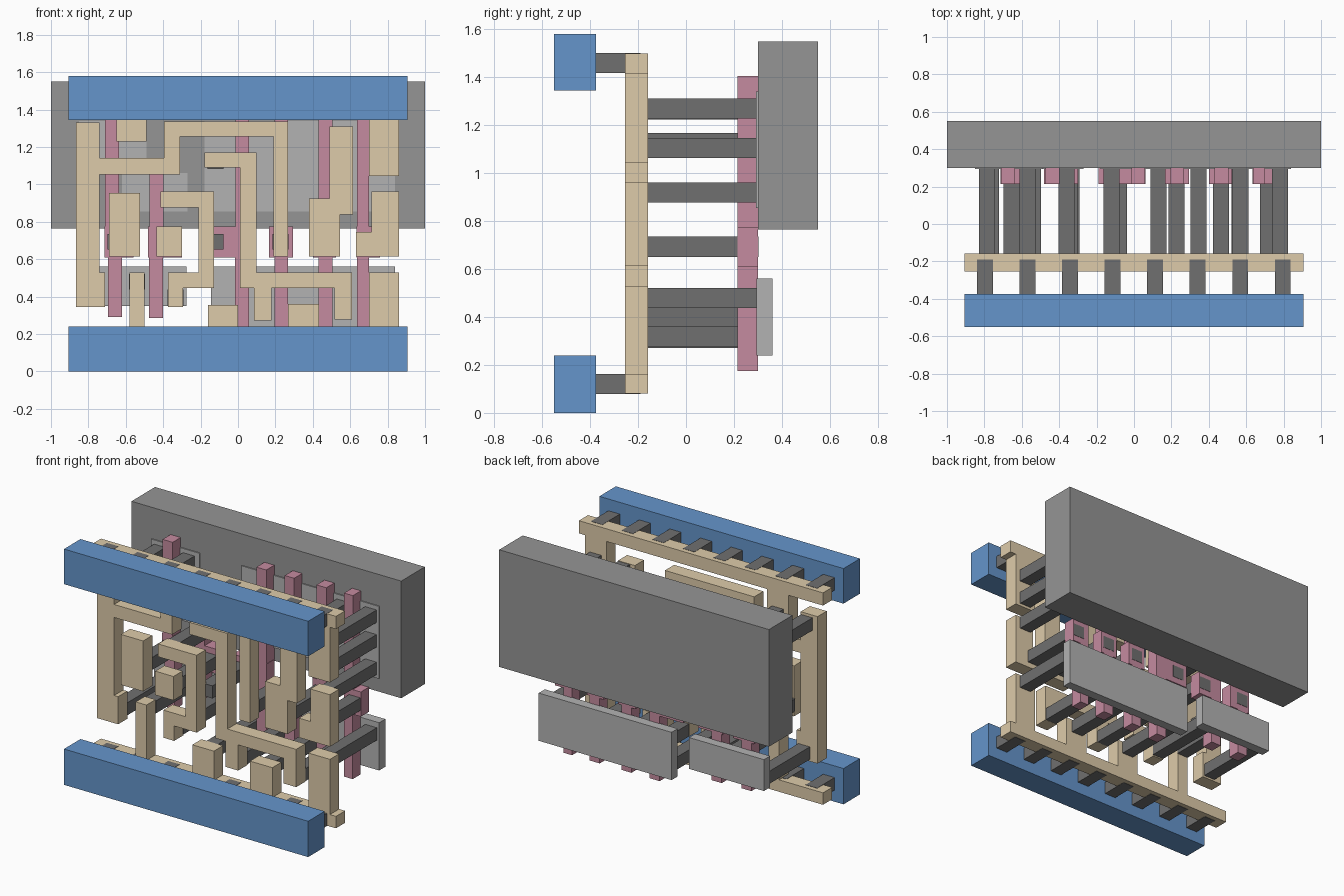
import bpy, bmesh

def material(name, rgb):
    m = bpy.data.materials.new(name)
    m.diffuse_color = (*rgb, 1)
    return m

BLUE = material("blue", (0.13, 0.30, 0.60))
SAND = material("sand", (0.73, 0.60, 0.40))
PINK = material("pink", (0.56, 0.26, 0.35))
DARK = material("dark_grey", (0.16, 0.16, 0.16))
MID = material("mid_grey", (0.30, 0.30, 0.30))
LIGHT = material("light_grey", (0.45, 0.45, 0.45))

def slab(name, outline, y0, y1, mat):
    """Extrude an x-z outline from y0 to y1."""
    bm = bmesh.new()
    face = bm.faces.new([bm.verts.new((x, y0, z)) for x, z in outline])
    ext = bmesh.ops.extrude_face_region(bm, geom=[face])
    verts = [g for g in ext["geom"] if isinstance(g, bmesh.types.BMVert)]
    bmesh.ops.translate(bm, verts=verts, vec=(0, y1 - y0, 0))
    bmesh.ops.recalc_face_normals(bm, faces=bm.faces)
    me = bpy.data.meshes.new(name)
    bm.to_mesh(me)
    bm.free()
    me.materials.append(mat)
    ob = bpy.data.objects.new(name, me)
    bpy.context.collection.objects.link(ob)
    return ob

def box(name, x0, x1, z0, z1, y0, y1, mat):
    return slab(name, [(x0, z0), (x1, z0), (x1, z1), (x0, z1)], y0, y1, mat)

# Outer blue rails
box("lower_power_rail", -0.905, 0.905, 0, 0.24, -0.55, -0.375, BLUE)
box("upper_power_rail", -0.905, 0.905, 1.345, 1.58, -0.55, -0.375, BLUE)

# Sand-coloured wiring layer
def wire(name, outline):
    slab(name, outline, -0.255, -0.158, SAND)

def rail_wire(name, inner, outer, tabs):
    """Thin rail with tabs (x0, x1, end) reaching inwards."""
    pts = [(-0.905, outer), (-0.905, inner)]
    for x0, x1, end in tabs:
        pts += [(x0, inner), (x0, end), (x1, end), (x1, inner)]
    wire(name, pts + [(0.905, inner), (0.905, outer)])

rail_wire("lower_rail_wire", 0.16, 0.08,
          [(-0.58, -0.5, 0.53), (-0.16, 0.0, 0.355), (0.267, 0.433, 0.36), (0.7, 0.86, 0.53)])
rail_wire("upper_rail_wire", 1.415, 1.5, [(-0.65, -0.49, 1.23), (0.7, 0.86, 1.045)])

wire("long_left_wire", [
    (-0.865, 0.345), (-0.71, 0.345), (-0.71, 0.53), (-0.74, 0.53), (-0.74, 1.053),
    (-0.31, 1.053), (-0.31, 1.257), (0.19, 1.257), (0.19, 0.615), (0.267, 0.615),
    (0.267, 1.337), (-0.395, 1.337), (-0.395, 1.14), (-0.74, 1.14), (-0.74, 1.33), (-0.865, 1.33)])
wire("hook_wire", [
    (-0.375, 0.345), (-0.295, 0.345), (-0.295, 0.445), (-0.128, 0.445), (-0.128, 0.963),
    (-0.415, 0.963), (-0.415, 0.877), (-0.21, 0.877), (-0.21, 0.53), (-0.375, 0.53)])
wire("centre_wire", [
    (-0.18, 1.09), (0.01, 1.09), (0.01, 0.445), (0.085, 0.445), (0.085, 0.273),
    (0.18, 0.273), (0.18, 0.445), (0.515, 0.445), (0.515, 0.277), (0.61, 0.277),
    (0.61, 0.53), (0.1, 0.53), (0.1, 1.17), (-0.18, 1.17)])
wire("right_step_wire", [
    (0.38, 0.615), (0.545, 0.615), (0.545, 0.84), (0.615, 0.84), (0.615, 1.31),
    (0.49, 1.31), (0.49, 0.925), (0.38, 0.925)])
wire("right_end_wire", [
    (0.63, 0.615), (0.86, 0.615), (0.86, 0.963), (0.715, 0.963), (0.715, 0.745), (0.63, 0.745)])
wire("left_pad_wire", [(-0.69, 0.615), (-0.525, 0.615), (-0.525, 0.953), (-0.69, 0.953)])
wire("small_pad_wire", [(-0.435, 0.615), (-0.3, 0.615), (-0.3, 0.775), (-0.435, 0.775)])

# Pink gates: lower strip, pad in the middle, upper strip
gates = [  # lower x0 x1, pad x0 x1, upper x0 x1, bottom, top
    (-0.695, -0.62, -0.715, -0.56, -0.71, -0.635, 0.29, 1.405),
    (-0.475, -0.4, -0.48, -0.3, -0.474, -0.399, 0.285, 1.1),
    (-0.015, 0.06, -0.19, 0.061, -0.014, 0.059, 0.175, 1.405),
    (0.195, 0.267, 0.165, 0.295, 0.196, 0.266, 0.175, 1.405),
    (0.43, 0.505, 0.4, 0.525, 0.431, 0.504, 0.175, 1.405),
    (0.635, 0.7, 0.634, 0.76, 0.636, 0.701, 0.175, 1.405)]
for i, (a, b, c, d, e, f, lo, hi) in enumerate(gates, 1):
    slab(f"gate_{i}", [
        (a, lo), (b, lo), (b, 0.61), (d, 0.61), (d, 0.775), (f, 0.775),
        (f, hi), (e, hi), (e, 0.775), (c, 0.775), (c, 0.61), (a, 0.61)], 0.215, 0.3, PINK)

# Rear block and light grey active areas
box("rear_well_block", -1, 1, 0.765, 1.55, 0.3, 0.55, MID)
box("lower_left_area", -0.83, -0.275, 0.35, 0.56, 0.295, 0.36, LIGHT)
box("lower_right_area", -0.145, 0.84, 0.24, 0.56, 0.295, 0.36, LIGHT)
slab("upper_left_area", [(-0.62, 0.855), (-0.27, 0.855), (-0.27, 1.06), (-0.49, 1.06),
                         (-0.49, 1.34), (-0.85, 1.34), (-0.85, 1.06), (-0.62, 1.06)],
     0.293, 0.36, LIGHT)
box("upper_right_area", -0.18, 0.84, 0.855, 1.34, 0.293, 0.36, LIGHT)

# Dark contact posts between the wiring and the layers behind
def post(name, x, z, y0, y1):
    box(name, x - 0.0425, x + 0.0425, z - 0.042, z + 0.042, y0, y1, DARK)

area_posts = [(-0.765, 0.4), (-0.54, 0.48), (-0.335, 0.395), (-0.08, 0.312), (0.13, 0.315),
              (0.345, 0.312), (0.565, 0.32), (0.78, 0.48), (-0.785, 1.27), (-0.57, 1.27),
              (-0.36, 0.92), (-0.12, 1.125), (0.57, 1.265), (0.78, 1.27), (0.78, 1.105), (0.78, 0.92)]
for i, (x, z) in enumerate(area_posts, 1):
    post(f"area_contact_{i}", x, z, -0.16, 0.296)
for i, x in enumerate((-0.655, -0.345, -0.12, 0.228, 0.465, 0.715), 1):
    post(f"gate_contact_{i}", x, 0.693, -0.16, 0.302)

# Eight evenly spaced posts joining each blue rail to its wire
for i in range(8):
    for side, z in (("lower", 0.12), ("upper", 1.4595)):
        post(f"{side}_rail_contact_{i + 1}", -0.797 + i * 0.2275, z, -0.376, -0.19)
